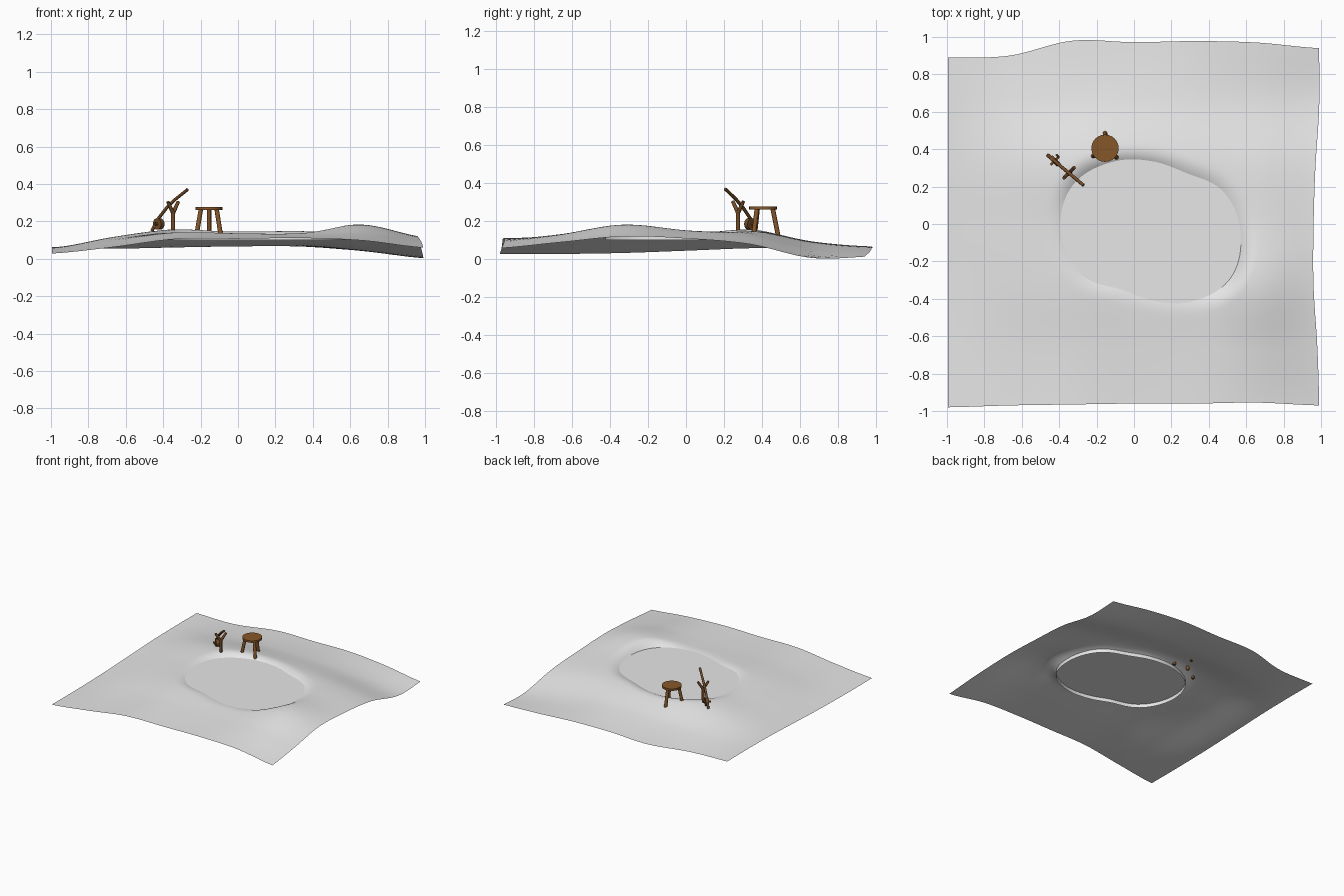
import bpy, bmesh, math
from mathutils import Vector

cube = bpy.data.objects.get("Cube")
if cube:
    bpy.data.objects.remove(cube, do_unlink=True)


def material(name, rgb):
    mat = bpy.data.materials.new(name)
    mat.use_nodes = True
    mat.diffuse_color = (*rgb, 1)
    mat.node_tree.nodes["Principled BSDF"].inputs["Base Color"].default_value = (*rgb, 1)
    return mat


SNOW = material("snow_grey", (0.8, 0.8, 0.8))
WOOD = material("brown_wood", (0.24, 0.095, 0.022))
DARK_WOOD = material("dark_brown_wood", (0.17, 0.07, 0.02))


def finish(name, bm, mat):
    mesh = bpy.data.meshes.new(name)
    bm.to_mesh(mesh)
    bm.free()
    obj = bpy.data.objects.new(name, mesh)
    bpy.context.collection.objects.link(obj)
    mesh.materials.append(mat)
    bpy.ops.object.select_all(action="DESELECT")
    obj.select_set(True)
    bpy.context.view_layer.objects.active = obj
    bpy.ops.object.shade_smooth_by_angle(angle=math.radians(40))
    return obj


def rod(name, a, b, r1, r2, mat, sides=12):
    """Tapered round bar from a to b."""
    a, b = Vector(a), Vector(b)
    bm = bmesh.new()
    bmesh.ops.create_cone(bm, cap_ends=True, segments=sides, radius1=r1, radius2=r2,
                          depth=(b - a).length)
    turn = Vector((0, 0, 1)).rotation_difference(b - a).to_matrix()
    bmesh.ops.rotate(bm, verts=bm.verts, matrix=turn)
    bmesh.ops.translate(bm, verts=bm.verts, vec=(a + b) / 2)
    return finish(name, bm, mat)


def spline(vals, u, loop=False):
    """Smooth curve through evenly spaced values."""
    n = len(vals)
    i = math.floor(u) if loop else max(0, min(n - 2, math.floor(u)))
    f = u - i
    pick = (lambda k: vals[k % n]) if loop else (lambda k: vals[max(0, min(n - 1, k))])
    p, q, r, s = (pick(i + k) for k in (-1, 0, 1, 2))
    return q + f / 2 * (r - p + f * (2 * p - 5 * q + 4 * r - s + f * (3 * (q - r) + s - p)))


# Snow heights in thousandths, front row first, each row from -x to +x
HEIGHTS = [
    [28, 62, 105, 106, 110, 95, 57],
    [28, 72, 115, 120, 122, 130, 88],
    [33, 95, 140, 142, 145, 182, 115],
    [45, 108, 145, 138, 140, 152, 106],
    [58, 115, 156, 156, 148, 125, 78],
    [62, 75, 86, 94, 86, 50, 6],
    [60, 50, 60, 65, 65, 42, 16],
]
POND_RADII = [.47, .44, .37, .385, .44, .5, .49, .44, .345, .36, .42, .48]
BACK_EDGE = [.89, .9, .98, .972, .978, .97, .94]
FRONT_EDGE = [-.98, -.97, -.965, -.96, -.96, -.955, -.97]
RIGHT_EDGE = [.99, .98, .96, .96, .97, .99, .99]
CENTRE = Vector((.1, -.05))
POND_Z = .131


def height(x, y):
    u, v = (x + 1) * 3, (y + 1) * 3
    return spline([spline(row, u) for row in HEIGHTS], v) / 1000


def pond_point(direction):
    angle = math.atan2(direction.y, direction.x) % math.tau
    return CENTRE + direction.normalized() * spline(POND_RADII, angle / math.tau * 12, True)


# Perimeter of the snow sheet, counter-clockwise
STEPS = 32
square = []
for side in range(4):
    for k in range(STEPS):
        p = Vector((1, -1 + 2 * k / STEPS))
        for _ in range(side):
            p = Vector((-p.y, p.x))
        square.append(p)
border = []
for p in square:
    u, v = (p.x + 1) * 3, (p.y + 1) * 3
    low, high = spline(FRONT_EDGE, u), spline(BACK_EDGE, u)
    border.append(Vector((-.995 + (p.x + 1) / 2 * (spline(RIGHT_EDGE, v) + .995),
                          low + (p.y + 1) / 2 * (high - low))))
shore = [pond_point(p - CENTRE) for p in border]
COUNT = len(border)

# Snow sheet with a bank around the pond
RINGS = 32
bm = bmesh.new()
rings = []
for j in range(RINGS + 1):
    t = (j / RINGS) ** 1.4
    ring = []
    for inner, outer in zip(shore, border):
        p = inner.lerp(outer, t)
        d = min(1, (p - inner).length / .09)
        blend = d * (2 - d)
        ring.append(bm.verts.new((p.x, p.y, POND_Z + (height(p.x, p.y) - POND_Z) * blend)))
    rings.append(ring)
for a, b in zip(rings, rings[1:]):
    for k in range(COUNT):
        n = (k + 1) % COUNT
        bm.faces.new((a[k], b[k], b[n], a[n]))
finish("snow_ground", bm, SNOW)

# Flat frozen pond
bm = bmesh.new()
bm.faces.new([bm.verts.new((p.x, p.y, POND_Z)) for p in shore])
finish("pond_ice", bm, SNOW)

# Thin wall hanging under the shore
bm = bmesh.new()
top = [bm.verts.new((p.x, p.y, POND_Z)) for p in shore]
low = [bm.verts.new((p.x, p.y, POND_Z - .03)) for p in shore]
for k in range(COUNT):
    n = (k + 1) % COUNT
    bm.faces.new((low[k], low[n], top[n], top[k]))
finish("pond_wall", bm, SNOW)

# Three-legged stool
SX, SY = -.155, .405
rod("stool_seat", (SX, SY, .262), (SX, SY, .278), .073, .073, WOOD, 24)
for i, deg in enumerate((90, 213, 322)):
    c, s = math.cos(math.radians(deg)), math.sin(math.radians(deg))
    rod(f"stool_leg_{i + 1}", (SX + .08 * c, SY + .08 * s, .125),
        (SX + .052 * c, SY + .052 * s, .264), .012, .012, WOOD)

# Bent fishing rod
curve = bpy.data.curves.new("fishing_rod", "CURVE")
curve.dimensions = "3D"
curve.bevel_depth = .009
curve.bevel_resolution = 2
curve.use_fill_caps = True
path = [(-.46, .367, .15), (-.43, .342, .21), (-.385, .303, .268),
        (-.335, .262, .318), (-.27, .207, .37)]
line = curve.splines.new("POLY")
line.points.add(len(path) - 1)
for point, co in zip(line.points, path):
    point.co = (*co, 1)
line.use_smooth = True
fishing_rod = bpy.data.objects.new("fishing_rod", curve)
bpy.context.collection.objects.link(fishing_rod)
curve.materials.append(DARK_WOOD)

# Forked prop under the rod
ax = Vector((.7, .7, 0))
fork = Vector((-.347, .274, .25))
rod("prop_post", (-.347, .274, .135), fork, .011, .011, DARK_WOOD)
for name, side in (("left", 1), ("right", -1)):
    rod(f"prop_fork_{name}", fork - Vector((0, 0, .006)),
        fork + ax * side * .04 + Vector((0, 0, .055)), .011, .009, DARK_WOOD)

# Reel with its crank
hub = Vector((-.424, .337, .186))
rod("reel", hub - ax * .013, hub + ax * .013, .031, .031, DARK_WOOD, 20)
rod("reel_axle", hub - ax * .03, hub + ax * .03, .007, .007, DARK_WOOD)
rod("reel_crank", hub + ax * .03, hub + ax * .03 + Vector((-.012, .012, .02)), .006, .006, DARK_WOOD)
